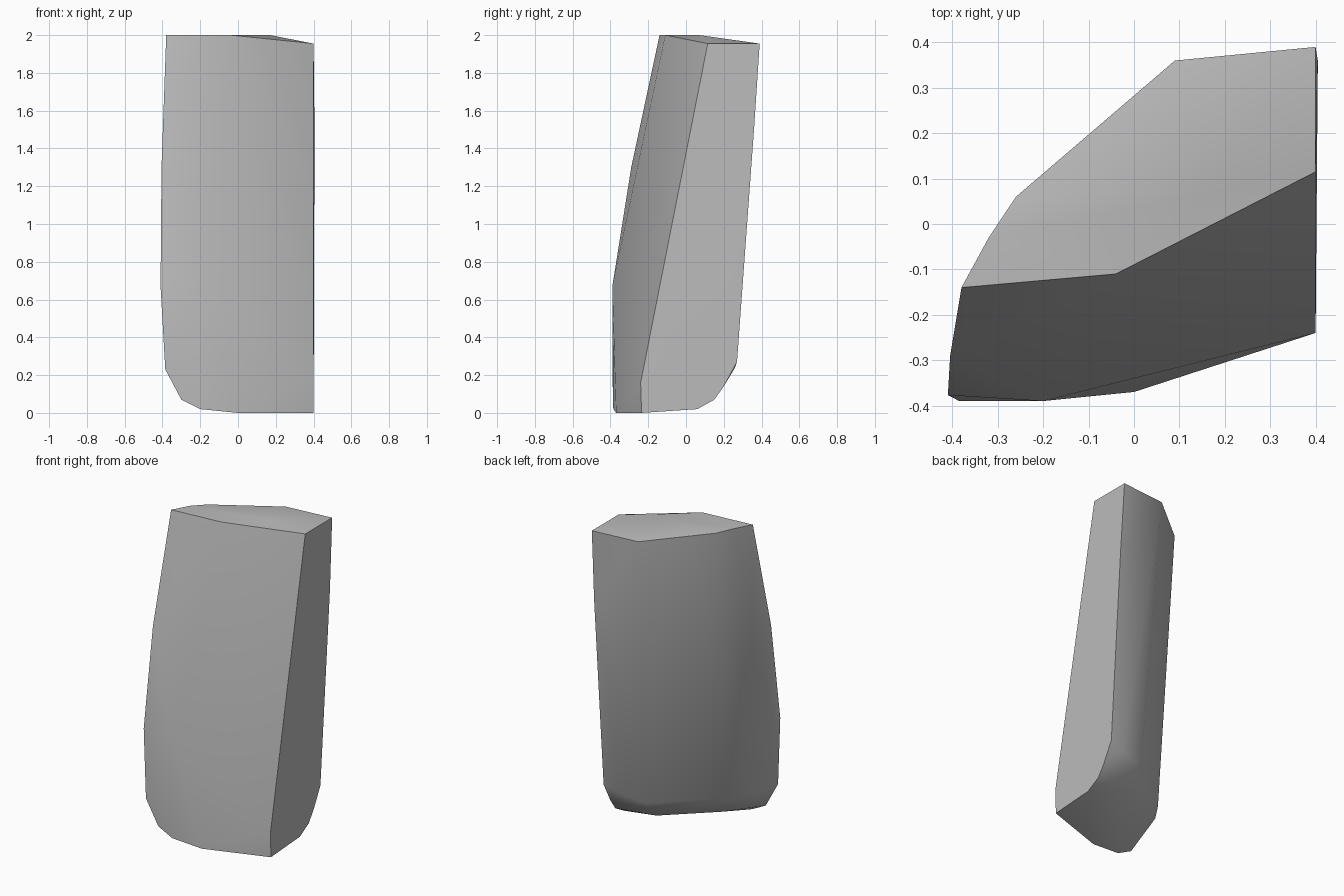
import bpy
import bmesh
import math

# Remove the default cube only
default_cube = bpy.data.objects.get("Cube")
if default_cube:
    bpy.data.objects.remove(default_cube, do_unlink=True)


def flat_colour(name, rgb):
    """Plain material with the same viewport and render colour."""
    material = bpy.data.materials.new(name)
    material.use_nodes = True
    colour = (*rgb, 1)
    material.diffuse_color = colour
    shader = material.node_tree.nodes["Principled BSDF"]
    shader.inputs["Base Color"].default_value = colour
    shader.inputs["Roughness"].default_value = 0.9
    return material


def hull_block(name, profiles, material, smooth_angle):
    """Wrap a convex skin around a set of edge profiles."""
    mesh = bpy.data.meshes.new(name)
    bm = bmesh.new()
    for profile in profiles:
        for point in profile:
            bm.verts.new(point)
    skin = bmesh.ops.convex_hull(bm, input=bm.verts[:], use_existing_faces=False)
    spare = {v for v in skin["geom_interior"] + skin["geom_unused"]
             if isinstance(v, bmesh.types.BMVert)}
    bmesh.ops.delete(bm, geom=list(spare), context="VERTS")
    bmesh.ops.recalc_face_normals(bm, faces=bm.faces[:])
    bm.to_mesh(mesh)
    bm.free()
    mesh.materials.append(material)
    block = bpy.data.objects.new(name, mesh)
    bpy.context.collection.objects.link(block)

    # Soft faces, crisp rims
    bpy.ops.object.select_all(action="DESELECT")
    block.select_set(True)
    bpy.context.view_layer.objects.active = block
    bpy.ops.object.shade_smooth_by_angle(angle=math.radians(smooth_angle))
    return block


# Flat left side: front edge going down, rounded foot, back edge going up
flat_side = [(.4, .115, 1.955), (.4, -.24, .16), (.4, -.235, 0),
             (.4, .06, .02), (.4, .15, .07), (.4, .2, .14),
             (.4, .27, .27), (.405, .36, 1.5), (.4, .39, 1.955)]

# Front ridge, leaning back towards the top
front_ridge = [(-.04, -.11, 2), (-.2, -.39, .67)]

# Outer front edge, bowed and rounded under to the foot
outer_edge = [(-.38, -.14, 2), (-.405, -.29, 1.3), (-.41, -.377, .67),
              (-.385, -.39, .23), (-.3, -.385, .07), (-.2, -.385, .02),
              (0, -.37, 0)]

# Rounded outer side
side_ridge = [(-.32, -.03, 2), (-.33, -.2, .22)]

# Two ridges framing the back, each turned under at the foot
back_outer_ridge = [(-.26, .06, 1.99), (-.25, -.08, .22), (-.15, -.15, .08)]
back_inner_ridge = [(.09, .36, 1.955), (.135, .22, .2), (.12, .13, .09)]
back_corner = [(.3, .26, .24)]

# Slight crown of the top face
crown = [(.17, .07, 2)]

grey = flat_colour("plain grey", (.5, .5, .5))
hull_block("leaning_stone_block",
           [flat_side, front_ridge, outer_edge, side_ridge,
            back_outer_ridge, back_inner_ridge, back_corner, crown],
           grey, smooth_angle=45)
